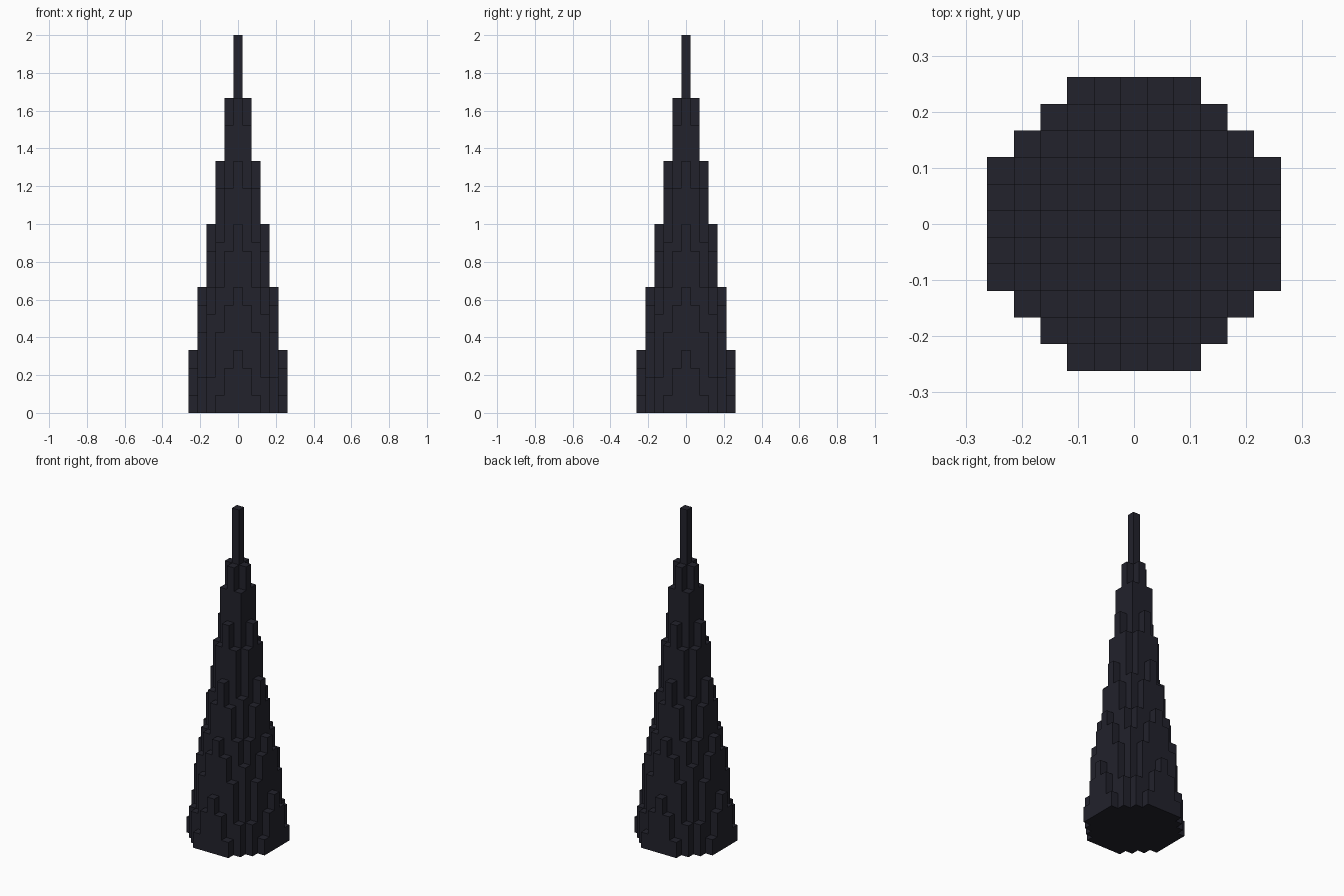
import bpy
import bmesh

cube = bpy.data.objects.get("Cube")
if cube:
    bpy.data.objects.remove(cube, do_unlink=True)

CELL = 1 / 21  # the spire is 42 cells tall and 11 cells wide

# Column heights in cells: row = larger offset from the axis, entry = smaller offset
HEIGHTS = [
    [42],
    [35, 32],
    [28, 25, 19],
    [21, 18, 14, 11],
    [14, 12, 9, 4],
    [7, 5, 2],
]


def height(i, j):
    """Height of the column at a grid cell, the same in all eight octants."""
    small, large = sorted((abs(i), abs(j)))
    if large < len(HEIGHTS) and small < len(HEIGHTS[large]):
        return HEIGHTS[large][small]
    return 0


# Dark stone colour
stone = bpy.data.materials.new("dark_stone")
stone.use_nodes = True
colour = (0.016, 0.016, 0.025, 1)
stone.diffuse_color = colour
bsdf = stone.node_tree.nodes["Principled BSDF"]
bsdf.inputs["Base Color"].default_value = colour
bsdf.inputs["Roughness"].default_value = 0.9

# Stepped spire: a top and base per column, and only the exposed walls
bm = bmesh.new()


def quad(points):
    bm.faces.new([bm.verts.new([c * CELL for c in p]) for p in points])


CORNERS = [(-0.5, -0.5), (0.5, -0.5), (0.5, 0.5), (-0.5, 0.5)]
SIDES = [(0, -1), (1, 0), (0, 1), (-1, 0)]

for i in range(-5, 6):
    for j in range(-5, 6):
        top = height(i, j)
        if not top:
            continue
        ring = [(i + a, j + b) for a, b in CORNERS]
        quad([(x, y, top) for x, y in ring])
        quad([(x, y, 0) for x, y in reversed(ring)])
        for k, (di, dj) in enumerate(SIDES):
            low = height(i + di, j + dj)
            if low < top:
                p, q = ring[k], ring[(k + 1) % 4]
                quad([(*p, low), (*q, low), (*q, top), (*p, top)])

bmesh.ops.remove_doubles(bm, verts=bm.verts, dist=CELL / 100)
mesh = bpy.data.meshes.new("stepped_spire")
bm.to_mesh(mesh)
bm.free()
mesh.materials.append(stone)
spire = bpy.data.objects.new("stepped_spire", mesh)
bpy.context.collection.objects.link(spire)
